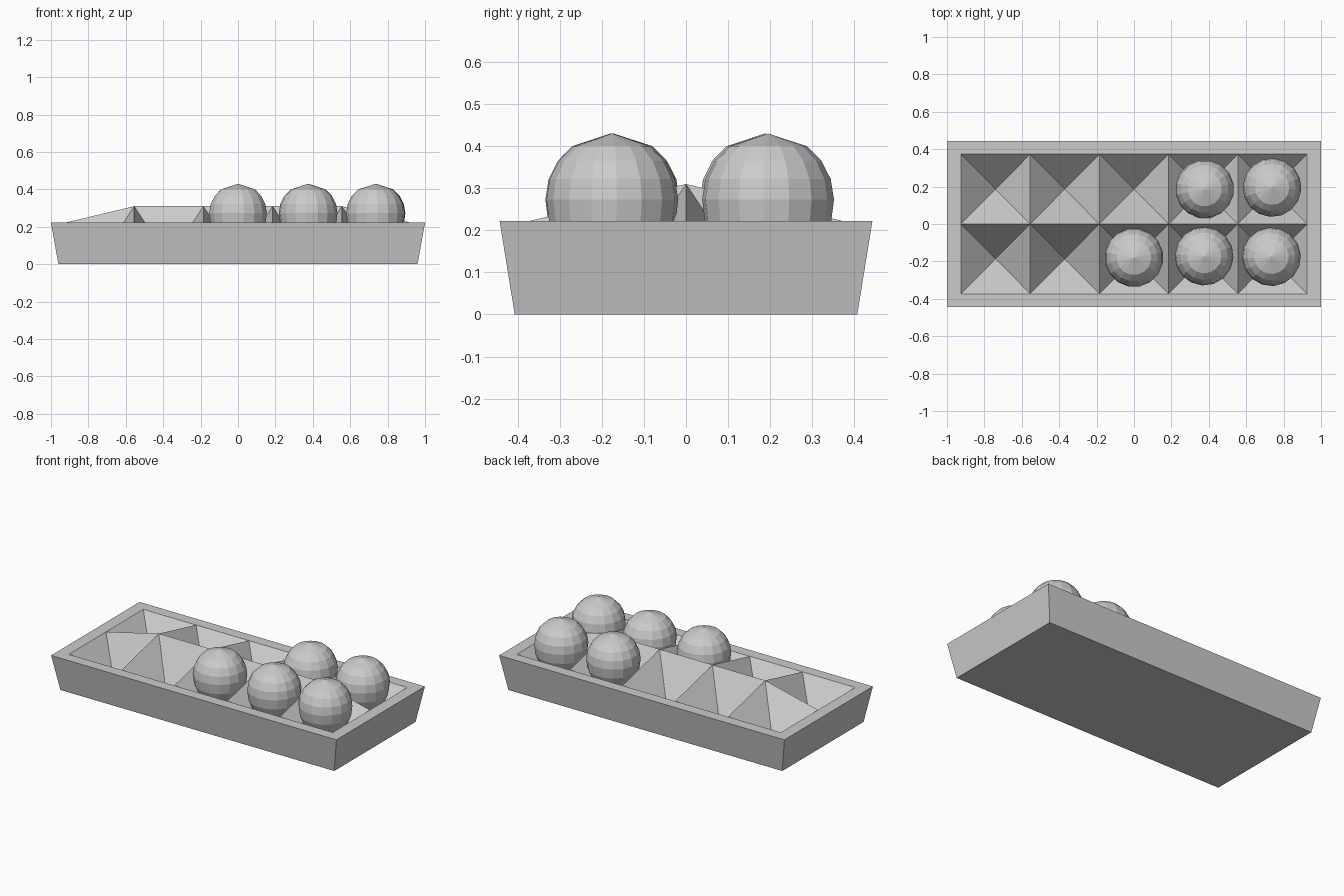
import bpy, bmesh, math
from mathutils import Matrix

if "Cube" in bpy.data.objects:
    bpy.data.objects.remove(bpy.data.objects["Cube"])

grey = bpy.data.materials.new("plain grey")
grey.diffuse_color = (0.6, 0.6, 0.6, 1)
grey.use_nodes = True
grey.node_tree.nodes["Principled BSDF"].inputs["Base Color"].default_value = grey.diffuse_color


def finish(name, bm):
    bmesh.ops.recalc_face_normals(bm, faces=bm.faces)
    mesh = bpy.data.meshes.new(name)
    bm.to_mesh(mesh)
    bm.free()
    mesh.materials.append(grey)
    obj = bpy.data.objects.new(name, mesh)
    bpy.context.collection.objects.link(obj)
    return obj


# Tray: tapered box, flat rim and a grid of pyramid-shaped pits
RIM, PEAK, PIT = 0.222, 0.31, 0.03
COLS, ROWS, CELL = 5, 2, 0.37
bm = bmesh.new()


def rectangle(hx, hy, z):
    return [bm.verts.new((sx * hx, sy * hy, z))
            for sx, sy in ((-1, -1), (1, -1), (1, 1), (-1, 1))]


bottom = rectangle(0.96, 0.407, 0)
top = rectangle(1.0, 0.443, RIM)
bm.faces.new(bottom[::-1])
for i in range(4):
    j = (i + 1) % 4
    bm.faces.new((bottom[i], bottom[j], top[j], top[i]))

# Grid corners: raised in the middle row, level with the rim at the border
grid = {}
for i in range(COLS + 1):
    for j in range(ROWS + 1):
        inner = 0 < i < COLS and 0 < j < ROWS
        grid[i, j] = bm.verts.new(((i - COLS / 2) * CELL, (j - ROWS / 2) * 0.373,
                                   PEAK if inner else RIM))

# Each cell slopes down to one point
for i in range(COLS):
    for j in range(ROWS):
        ring = [grid[i, j], grid[i + 1, j], grid[i + 1, j + 1], grid[i, j + 1]]
        pit = bm.verts.new(((i + 0.5 - COLS / 2) * CELL, (j + 0.5 - ROWS / 2) * 0.373, PIT))
        for k in range(4):
            bm.faces.new((ring[k], ring[(k + 1) % 4], pit))

# Flat rim between the outer edge and the grid border
borders = [[grid[i, 0] for i in range(COLS + 1)],
           [grid[COLS, j] for j in range(ROWS + 1)],
           [grid[i, ROWS] for i in range(COLS, -1, -1)],
           [grid[0, j] for j in range(ROWS, -1, -1)]]
for k, border in enumerate(borders):
    bm.faces.new([top[k], top[(k + 1) % 4]] + border[::-1])
finish("tray", bm)


# Eggs: faceted, blunt on top and longer below
def egg(name, x, y, turn):
    bm = bmesh.new()
    r, sides = 0.157, 16
    angles = [36, 54, 72, 90, 108, 126, 144]
    rings = []
    for a in map(math.radians, angles):
        z = r * math.cos(a) * (1.25 if math.cos(a) < 0 else 1)
        rings.append([bm.verts.new((r * math.sin(a) * math.cos(math.tau * s / sides),
                                    r * math.sin(a) * math.sin(math.tau * s / sides), z))
                      for s in range(sides)])
    poles = bm.verts.new((0, 0, r)), bm.verts.new((0, 0, -r * 1.25))
    for s in range(sides):
        t = (s + 1) % sides
        bm.faces.new((poles[0], rings[0][s], rings[0][t]))
        bm.faces.new((poles[1], rings[-1][t], rings[-1][s]))
        for lo, hi in zip(rings, rings[1:]):
            bm.faces.new((lo[s], hi[s], hi[t], lo[t]))
    obj = finish(name, bm)
    obj.matrix_world = Matrix.Translation((x, y, 0.273)) @ Matrix.Rotation(turn, 4, "Z")


places = [(0, -0.18), (0.375, -0.172), (0.735, -0.175), (0.378, 0.187), (0.738, 0.195)]
for n, (x, y) in enumerate(places):
    egg(f"egg_{n + 1}", x, y, 0.2 + n * 0.13)
